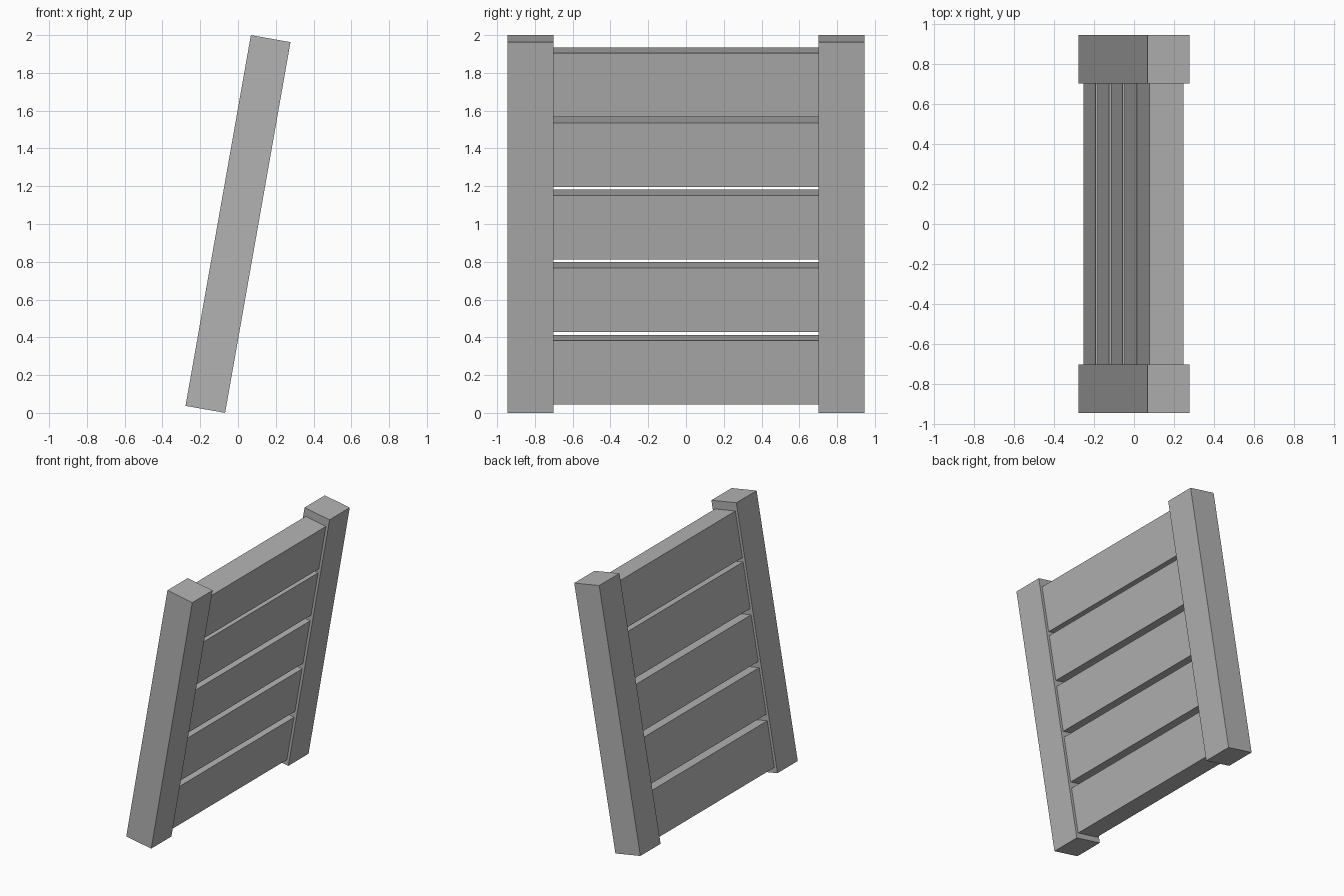
import bpy
import bmesh
from math import radians
from mathutils import Matrix

cube = bpy.data.objects.get("Cube")
if cube:
    bpy.data.objects.remove(cube, do_unlink=True)

# Plain grey material
GREY = (0.45, 0.45, 0.45, 1.0)
mat = bpy.data.materials.new("plain_grey")
mat.use_nodes = True
mat.diffuse_color = GREY
bsdf = next(n for n in mat.node_tree.nodes if n.type == 'BSDF_PRINCIPLED')
bsdf.inputs["Base Color"].default_value = GREY

# The whole panel leans towards +x around its centre
LEAN = Matrix.Translation((0, 0, 1)) @ Matrix.Rotation(radians(10), 4, 'Y')


def block(name, size, centre):
    """Box of the given size, placed in the leaning panel's frame."""
    mesh = bpy.data.meshes.new(name)
    bm = bmesh.new()
    bmesh.ops.create_cube(bm, size=1, matrix=Matrix.Diagonal((*size, 1)))
    bm.to_mesh(mesh)
    bm.free()
    mesh.materials.append(mat)
    obj = bpy.data.objects.new(name, mesh)
    bpy.context.collection.objects.link(obj)
    obj.matrix_world = LEAN @ Matrix.Translation(centre)
    return obj


# Two thick posts
POST_IN, POST_OUT = 0.702, 0.945
for side, name in ((-1, "front_post"), (1, "back_post")):
    block(name, (0.213, POST_OUT - POST_IN, 1.993),
          (0, side * (POST_IN + POST_OUT) / 2, 0))

# Five wide slats between the posts, slightly thinner than them
SLAT_HEIGHT = 0.344
for i, top in enumerate((0.934, 0.559, 0.169, -0.220, -0.612)):
    block(f"slat_{i + 1}", (0.174, 2 * POST_IN, SLAT_HEIGHT),
          (0, 0, top - SLAT_HEIGHT / 2))
